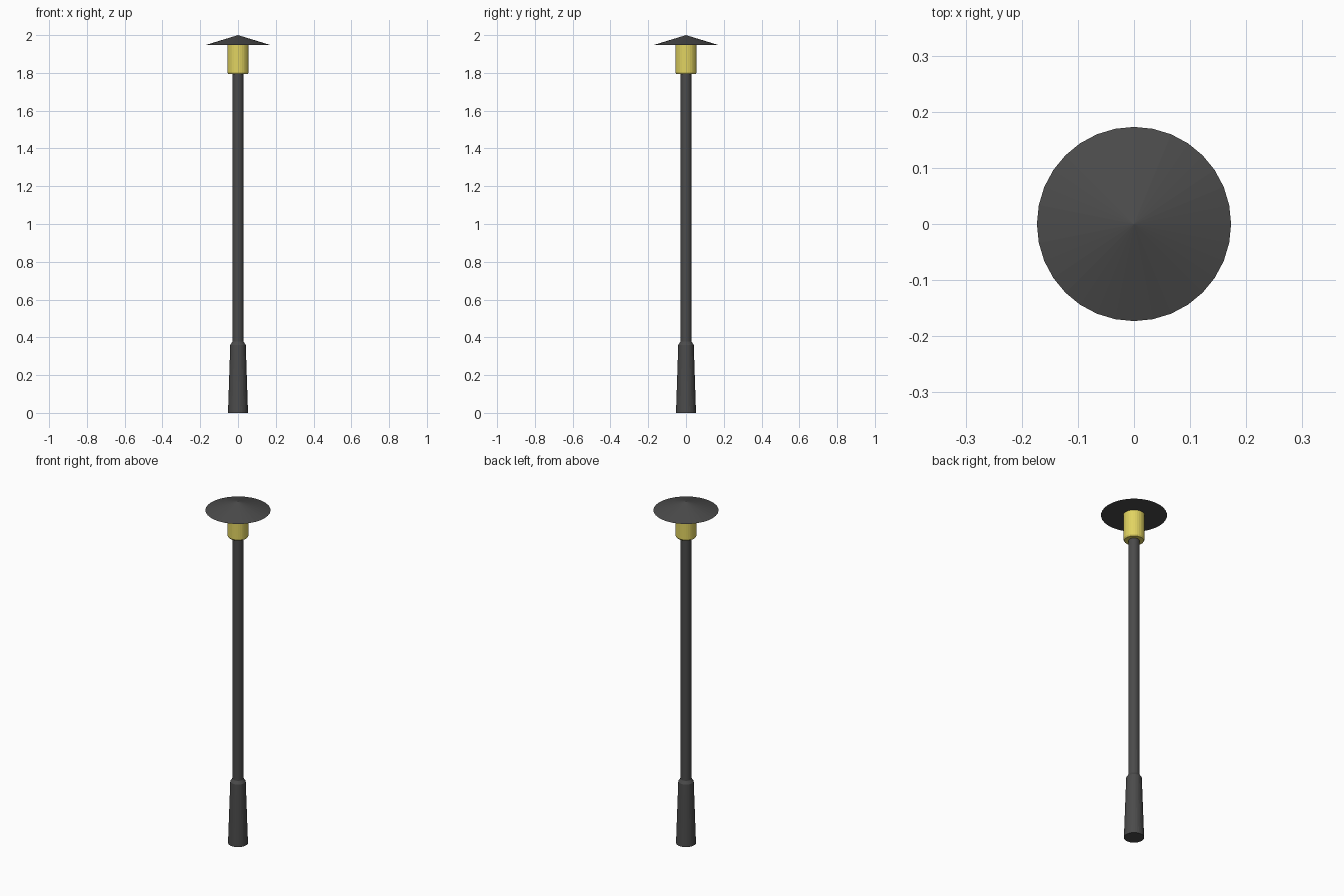
import bpy, math

if "Cube" in bpy.data.objects:
    bpy.data.objects.remove(bpy.data.objects["Cube"])

SIDES = 32

def material(name, rgb):
    m = bpy.data.materials.new(name)
    m.diffuse_color = (*rgb, 1.0)
    m.use_nodes = True
    m.node_tree.nodes["Principled BSDF"].inputs["Base Color"].default_value = m.diffuse_color
    return m

dark = material("dark_metal", (0.07, 0.07, 0.07))
yellow = material("lamp_yellow", (0.75, 0.65, 0.12))

def lathe(name, profile, mat):
    """Closed turned solid from (radius, z) points; radius 0 makes a tip."""
    verts, rings, faces = [], [], []
    for r, z in profile:
        n = SIDES if r > 0 else 1
        rings.append(list(range(len(verts), len(verts) + n)))
        for i in range(n):
            a = 2 * math.pi * i / SIDES
            verts.append((r * math.cos(a), r * math.sin(a), z))
    for lo, hi in zip(rings, rings[1:]):
        for i in range(SIDES):
            j = (i + 1) % SIDES
            if len(hi) == 1:
                faces.append((lo[i], lo[j], hi[0]))
            else:
                faces.append((lo[i], lo[j], hi[j], hi[i]))
    faces.append(rings[0][::-1])
    if len(rings[-1]) > 1:
        faces.append(rings[-1])
    mesh = bpy.data.meshes.new(name)
    mesh.from_pydata(verts, [], faces)
    mesh.materials.append(mat)
    obj = bpy.data.objects.new(name, mesh)
    bpy.context.collection.objects.link(obj)
    return obj

# Tapered foot with chamfered shoulder, running into the slim pole
lathe("post", [(0.053, 0), (0.041, 0.36), (0.03, 0.377), (0.029, 1.793)], dark)

# Lamp body with a small bevel at the bottom
lathe("lamp", [(0.051, 1.793), (0.056, 1.802), (0.056, 1.947)], yellow)

# Shallow conical cap
lathe("cap", [(0.173, 1.947), (0, 2.0)], dark)
